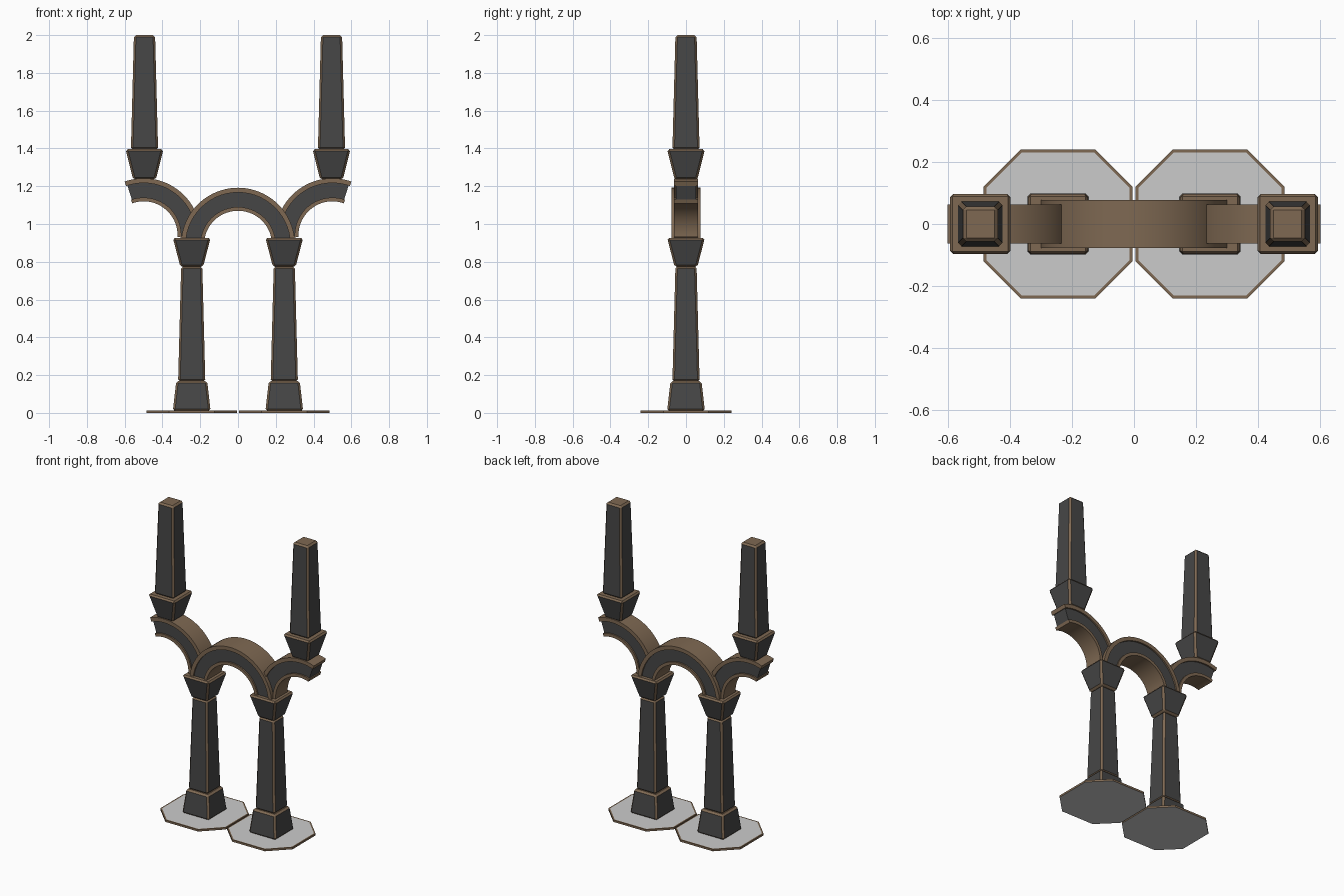
import bpy, bmesh, math

if "Cube" in bpy.data.objects:
    bpy.data.objects.remove(bpy.data.objects["Cube"])


def mat(name, rgb):
    m = bpy.data.materials.new(name)
    m.diffuse_color = (*rgb, 1)
    m.use_nodes = True
    m.node_tree.nodes["Principled BSDF"].inputs["Base Color"].default_value = m.diffuse_color
    return m


STONE = mat("dark_stone", (0.062, 0.062, 0.062))
TRIM = mat("brown_trim", (0.21, 0.14, 0.085))
PALE = mat("pale_grey", (0.60, 0.60, 0.60))


def finish(bm, name, mats):
    bmesh.ops.recalc_face_normals(bm, faces=bm.faces)
    me = bpy.data.meshes.new(name)
    bm.to_mesh(me)
    bm.free()
    for m in mats:
        me.materials.append(m)
    ob = bpy.data.objects.new(name, me)
    bpy.context.collection.objects.link(ob)
    return ob


def block(name, x, z0, z1, h0, h1, bevel=0.011):
    """Tapered square block: dark sides, brown bevelled edges and ends."""
    bm = bmesh.new()
    bmesh.ops.create_cube(bm, size=2)
    for v in bm.verts:
        top = v.co.z > 0
        h = h1 if top else h0
        v.co = (x + v.co.x * h, v.co.y * h, z1 if top else z0)
    bm.normal_update()
    for f in bm.faces:
        f.material_index = 1 if abs(f.normal.z) > 0.9 else 0
    bmesh.ops.bevel(bm, geom=bm.edges[:], offset=bevel, segments=1,
                    affect='EDGES', profile=0.5, material=1)
    return finish(bm, name, [STONE, TRIM])


def arc_bar(name, cx, cz, r0, r1, hy, a0, a1, material, n=28):
    """Rectangular bar swept along an arc in the xz plane."""
    bm = bmesh.new()
    rings = []
    for i in range(n + 1):
        a = math.radians(a0 + (a1 - a0) * i / n)
        rings.append([bm.verts.new((cx + r * math.cos(a), y, cz + r * math.sin(a)))
                      for r, y in ((r0, -hy), (r1, -hy), (r1, hy), (r0, hy))])
    for p, q in zip(rings, rings[1:]):
        for k in range(4):
            bm.faces.new((p[k], p[(k + 1) % 4], q[(k + 1) % 4], q[k]))
    bm.faces.new(rings[0])
    bm.faces.new(rings[-1])
    ob = finish(bm, name, [material])
    bpy.ops.object.select_all(action='DESELECT')
    ob.select_set(True)
    bpy.context.view_layer.objects.active = ob
    bpy.ops.object.shade_smooth_by_angle(angle=math.radians(30))


def arch(name, cx, cz, hy, a0, a1, past=0):
    """Dark web between projecting brown outer and inner bands."""
    arc_bar(name + "_web", cx, cz, 0.19, 0.29, hy - 0.01, a0, a1, STONE)
    arc_bar(name + "_outer_band", cx, cz, 0.277, 0.302, hy, a0, a1 + past, TRIM)
    arc_bar(name + "_inner_band", cx, cz, 0.18, 0.20, hy, a0, a1 + past, TRIM)


def foot_plate(name, x):
    """Octagonal plate with brown rim and pale faces."""
    bm = bmesh.new()
    w, c = 0.24, 0.12
    pts = [(w, -c), (w, c), (c, w), (-c, w), (-w, c), (-w, -c), (-c, -w), (c, -w)]
    base = bm.faces.new([bm.verts.new((x + px, py, 0)) for px, py in pts])
    ext = bmesh.ops.extrude_face_region(bm, geom=[base], use_keep_orig=True)
    for v in ext["geom"]:
        if isinstance(v, bmesh.types.BMVert):
            v.co.z = 0.013
    bmesh.ops.recalc_face_normals(bm, faces=bm.faces)
    top = [f for f in bm.faces if f.normal.z > 0.9]
    for f in bm.faces:
        f.material_index = 0 if abs(f.normal.z) > 0.9 else 1
    rim = bmesh.ops.inset_region(bm, faces=top, thickness=0.01)
    for f in rim["faces"]:
        f.material_index = 1
    finish(bm, name, [PALE, TRIM])


for s, side in ((-1, "left"), (1, "right")):
    x, ux = s * 0.245, s * 0.495
    # Lower column
    foot_plate(side + "_foot_plate", x)
    block(side + "_base", x, 0.01, 0.168, 0.1, 0.082)
    block(side + "_shaft", x, 0.166, 0.775, 0.072, 0.056)
    block(side + "_capital", x, 0.773, 0.927, 0.06, 0.1)
    # Upper column
    block(side + "_upper_capital", ux, 1.236, 1.396, 0.06, 0.1)
    block(side + "_upper_shaft", ux, 1.394, 2.0, 0.072, 0.056)
    # Outer half arch, springing from the capital past its crown
    a0, a1 = (-3, 108) if s < 0 else (183, 72)
    arch(side + "_half_arch", s * 0.5, 0.94, 0.063, a0, a1, -s * 1.5)

# Central arch
arch("central_arch", 0, 0.89, 0.077, 0, 180)
